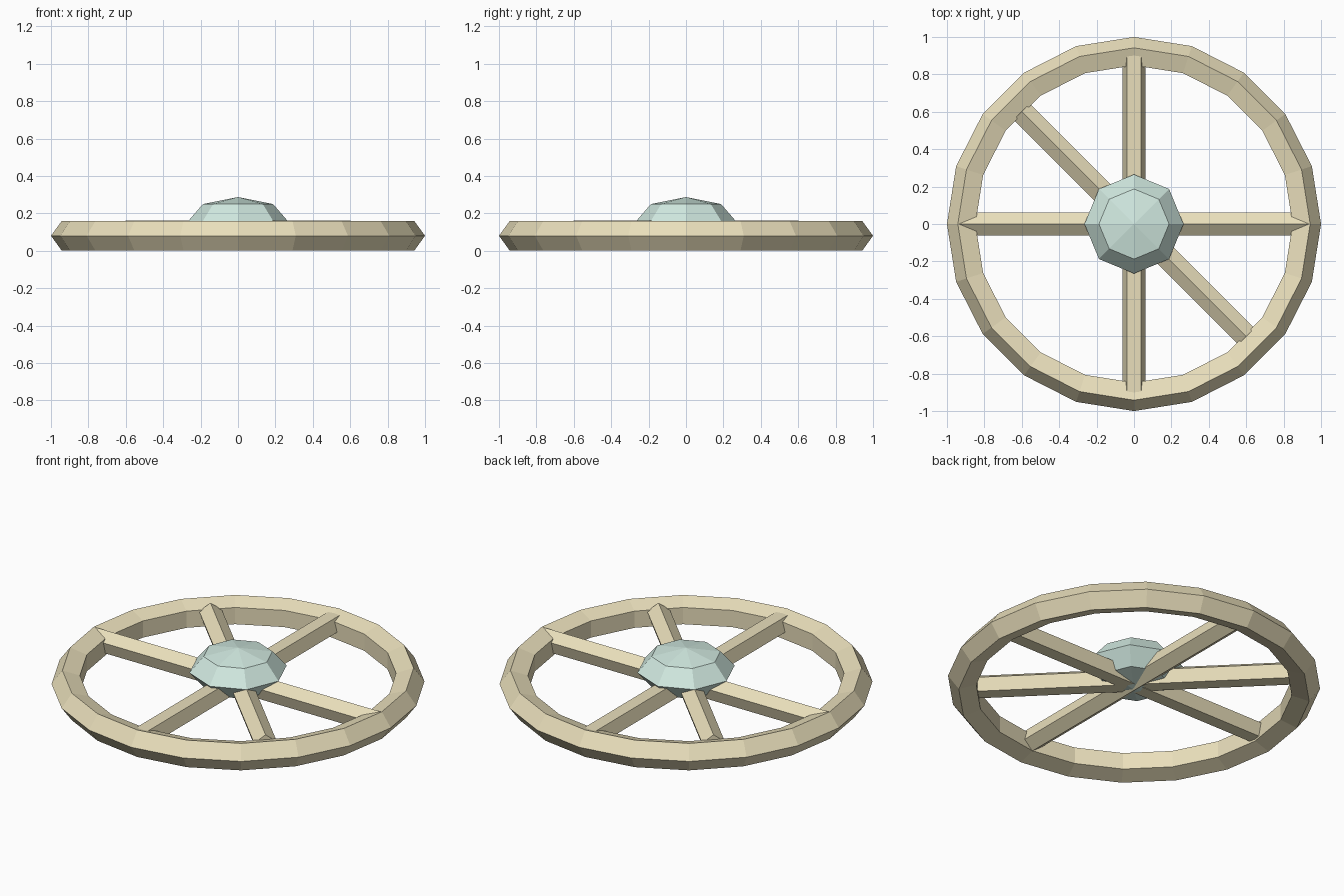
import bpy, bmesh
from math import sin, cos, pi, radians
from mathutils import Matrix

if "Cube" in bpy.data.objects:
    bpy.data.objects.remove(bpy.data.objects["Cube"])


def material(name, color):
    m = bpy.data.materials.new(name)
    m.diffuse_color = (*color, 1)
    m.use_nodes = True
    m.node_tree.nodes["Principled BSDF"].inputs["Base Color"].default_value = m.diffuse_color
    return m


wood = material("wood", (0.82, 0.74, 0.50))
teal = material("hub_green", (0.64, 0.82, 0.75))


def spoke(name, half, radius, z, heading, ridge_up):
    """Five-sided bar through the centre, with a ridge or a flat on top."""
    bm = bmesh.new()
    start = pi / 2 if ridge_up else -pi / 2
    ring = [bm.verts.new((-half, radius * cos(start + i * 2 * pi / 5),
                          radius * sin(start + i * 2 * pi / 5))) for i in range(5)]
    cap = bm.faces.new(ring)
    ext = bmesh.ops.extrude_face_region(bm, geom=[cap], use_keep_orig=True)
    moved = [g for g in ext["geom"] if isinstance(g, bmesh.types.BMVert)]
    bmesh.ops.translate(bm, verts=moved, vec=(2 * half, 0, 0))
    bmesh.ops.recalc_face_normals(bm, faces=bm.faces)
    bm.transform(Matrix.Translation((0, 0, z)) @ Matrix.Rotation(radians(heading), 4, 'Z'))
    mesh = bpy.data.meshes.new(name)
    bm.to_mesh(mesh)
    bm.free()
    mesh.materials.append(wood)
    bpy.context.collection.objects.link(bpy.data.objects.new(name, mesh))


# Rim: pentagonal section swept round twenty segments
bpy.ops.mesh.primitive_torus_add(major_segments=20, minor_segments=5,
                                 major_radius=0.916, minor_radius=0.084,
                                 location=(0, 0, 0.08))
rim = bpy.context.object
rim.name = "wheel_rim"
rim.data.materials.append(wood)

# Spokes: two on the axes and one diagonal
spoke("spoke_side_to_side", 0.935, 0.064, 0.094, 0, True)
spoke("spoke_front_to_back", 0.92, 0.065, 0.094, 90, False)
spoke("spoke_diagonal", 0.85, 0.065, 0.097, -45, True)

# Hub: flattened eight-sided ball
bpy.ops.mesh.primitive_uv_sphere_add(segments=8, ring_count=4, radius=1,
                                     location=(0, 0, 0.16))
hub = bpy.context.object
hub.name = "hub"
hub.scale = (0.265, 0.265, 0.127)
hub.data.materials.append(teal)

# Flat facets throughout
for ob in (rim, hub):
    for p in ob.data.polygons:
        p.use_smooth = False
